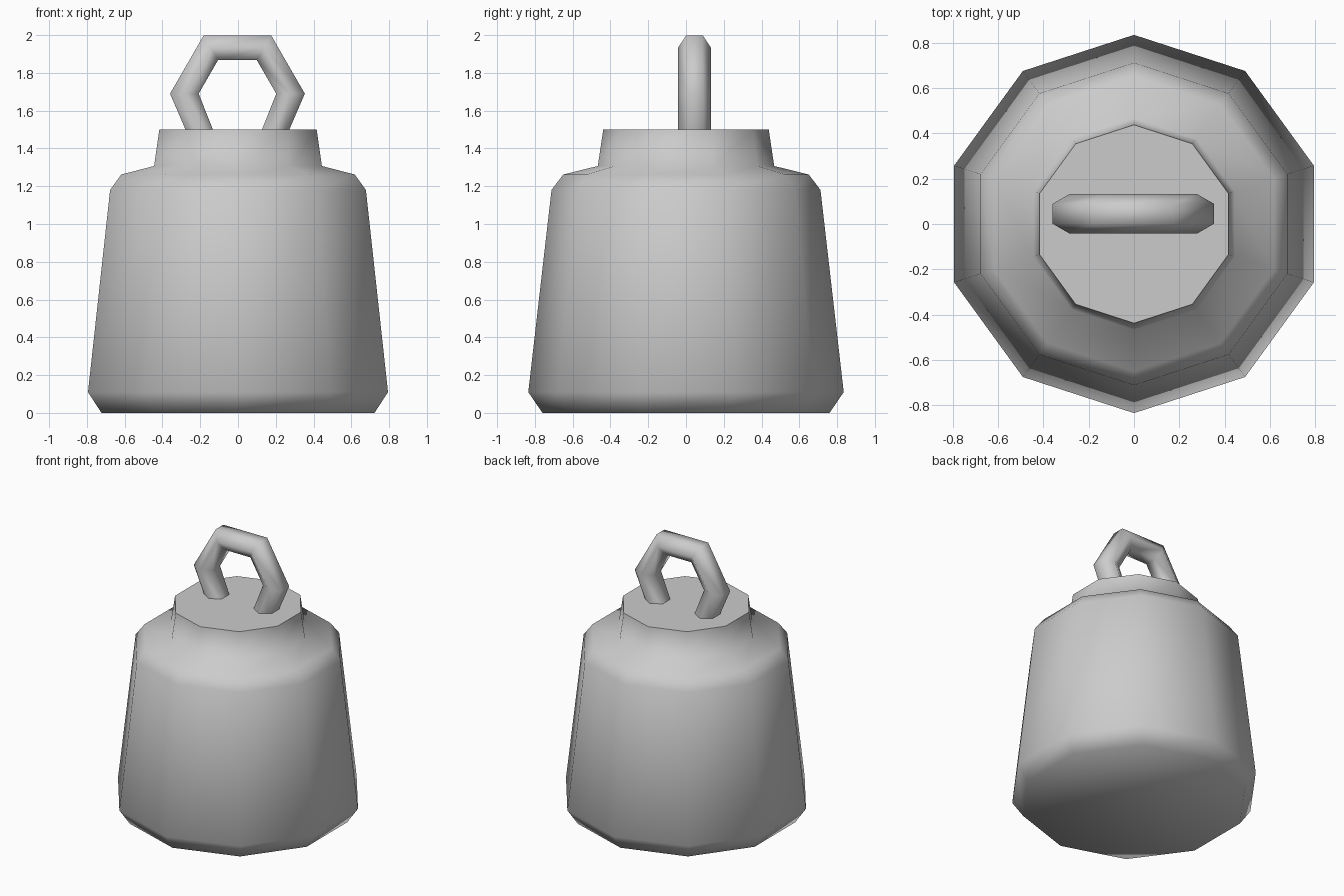
import bpy, bmesh
from math import sin, cos, pi, radians, sqrt
from mathutils import Vector

cube = bpy.data.objects.get("Cube")
if cube:
    bpy.data.objects.remove(cube, do_unlink=True)

# One plain grey for everything
grey = bpy.data.materials.new("plain_grey")
grey.use_nodes = True
GREY = (0.6, 0.6, 0.6, 1)
grey.diffuse_color = GREY
grey.node_tree.nodes["Principled BSDF"].inputs["Base Color"].default_value = GREY


def loft(name, rings):
    """Skin a list of closed point rings and cap both ends."""
    bm = bmesh.new()
    loops = [[bm.verts.new(p) for p in ring] for ring in rings]
    for a, b in zip(loops, loops[1:]):
        for i in range(len(a)):
            j = (i + 1) % len(a)
            bm.faces.new((a[i], a[j], b[j], b[i]))
    bm.faces.new(loops[0])
    bm.faces.new(loops[-1])
    bmesh.ops.recalc_face_normals(bm, faces=bm.faces)
    mesh = bpy.data.meshes.new(name)
    bm.to_mesh(mesh)
    bm.free()
    obj = bpy.data.objects.new(name, mesh)
    bpy.context.collection.objects.link(obj)
    mesh.materials.append(grey)
    bpy.ops.object.select_all(action="DESELECT")
    obj.select_set(True)
    bpy.context.view_layer.objects.active = obj
    bpy.ops.object.shade_smooth_by_angle(angle=radians(72))
    return obj


# Ten-sided weight body: bevelled base, tapered wall, shoulder and neck
SIDES = 10
profile = [(0.76, 0), (0.835, 0.11), (0.712, 1.18), (0.65, 1.262),
           (0.467, 1.307), (0.438, 1.5)]
loft("weight_body", [
    [(r * cos(pi / 2 + 2 * pi * i / SIDES), r * sin(pi / 2 + 2 * pi * i / SIDES), z)
     for i in range(SIDES)]
    for r, z in profile])

# Handle: six-sided bar bent along part of a hexagon, with its feet in the neck
CENTRE = Vector((-0.003, 0.045, 1.69))
MAJOR, MINOR = 0.281, 0.0875


def section(point, outward, scale=1.0):
    ring = []
    for i in range(6):
        a = i * pi / 3
        ring.append(point + Vector((0, MINOR * cos(a), 0))
                    + outward * (MINOR * scale * sin(a)))
    return ring


def foot(side):
    outward = Vector((side, 0, -0.416)).normalized()
    return section(CENTRE + Vector((side * 0.169, 0, -0.27)), outward, sqrt(3) / 2)


bends = []
for k in range(4):
    out = Vector((cos(k * pi / 3), 0, sin(k * pi / 3)))
    bends.append(section(CENTRE + out * MAJOR, out))
loft("handle", [foot(1)] + bends + [foot(-1)])
